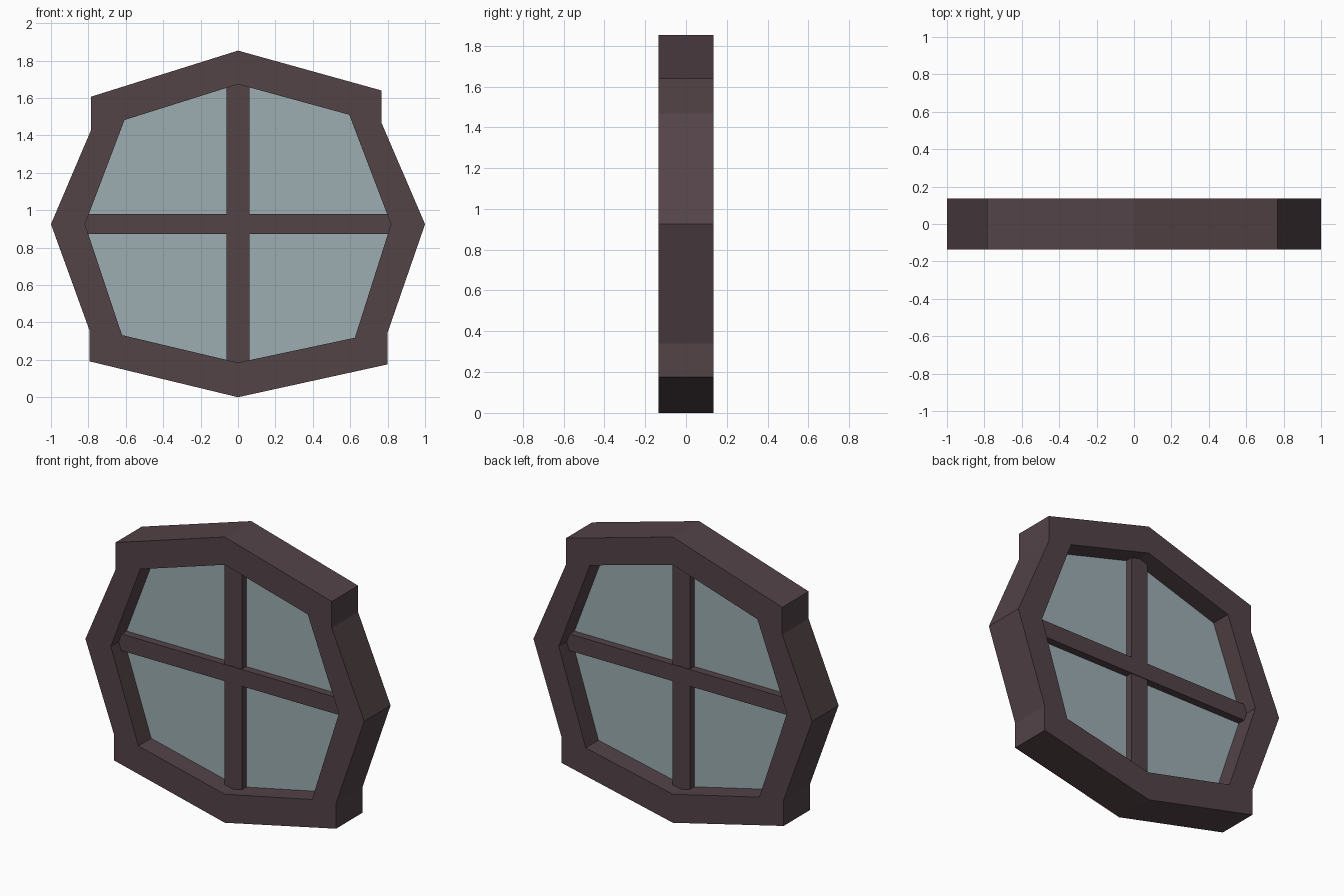
import bpy, bmesh
from mathutils import Vector

if "Cube" in bpy.data.objects:
    bpy.data.objects.remove(bpy.data.objects["Cube"])


def material(name, color):
    m = bpy.data.materials.new(name)
    m.diffuse_color = (*color, 1)
    m.use_nodes = True
    m.node_tree.nodes["Principled BSDF"].inputs["Base Color"].default_value = m.diffuse_color
    return m


wood = material("dark wood", (0.086, 0.056, 0.064))
pane = material("grey blue glass", (0.335, 0.423, 0.445))


def plate(name, loops, half_depth, mat):
    """Fill x/z outlines (later loops are holes) and extrude along y."""
    bm = bmesh.new()
    edges = []
    for loop in loops:
        vs = [bm.verts.new((x, -half_depth, z)) for x, z in loop]
        edges += [bm.edges.new((v, vs[(i + 1) % len(vs)])) for i, v in enumerate(vs)]
    bmesh.ops.triangle_fill(bm, edges=edges, use_beauty=True, normal=Vector((0, -1, 0)))
    ext = bmesh.ops.extrude_face_region(bm, geom=bm.faces[:], use_keep_orig=True)
    moved = [g for g in ext["geom"] if isinstance(g, bmesh.types.BMVert)]
    bmesh.ops.translate(bm, verts=moved, vec=(0, 2 * half_depth, 0))
    bmesh.ops.recalc_face_normals(bm, faces=bm.faces[:])
    me = bpy.data.meshes.new(name)
    bm.to_mesh(me)
    bm.free()
    me.materials.append(mat)
    ob = bpy.data.objects.new(name, me)
    bpy.context.collection.objects.link(ob)
    return ob


def rect(x0, x1, z0, z1):
    return [(x0, z0), (x1, z0), (x1, z1), (x0, z1)]


# Crooked outer outline with stepped corners, and eight-sided opening
outer = [(0, 1.853), (0.767, 1.64), (0.767, 1.468), (1, 0.925), (0.798, 0.34), (0.798, 0.175),
         (0, 0), (-0.795, 0.192), (-0.795, 0.36), (-1, 0.925), (-0.785, 1.43), (-0.785, 1.607)]
inner = [(0, 1.673), (0.595, 1.51), (0.818, 0.925), (0.625, 0.318),
         (0, 0.185), (-0.62, 0.332), (-0.818, 0.925), (-0.607, 1.482)]

plate("window_frame", [outer, inner], 0.135, wood)
plate("glass", [inner], 0.004, pane)
# Crossing bars, ends buried in the frame
plate("horizontal_bar", [rect(-0.84, 0.84, 0.872, 0.98)], 0.054, wood)
plate("vertical_bar", [rect(-0.062, 0.062, 0.15, 1.71)], 0.05, wood)
